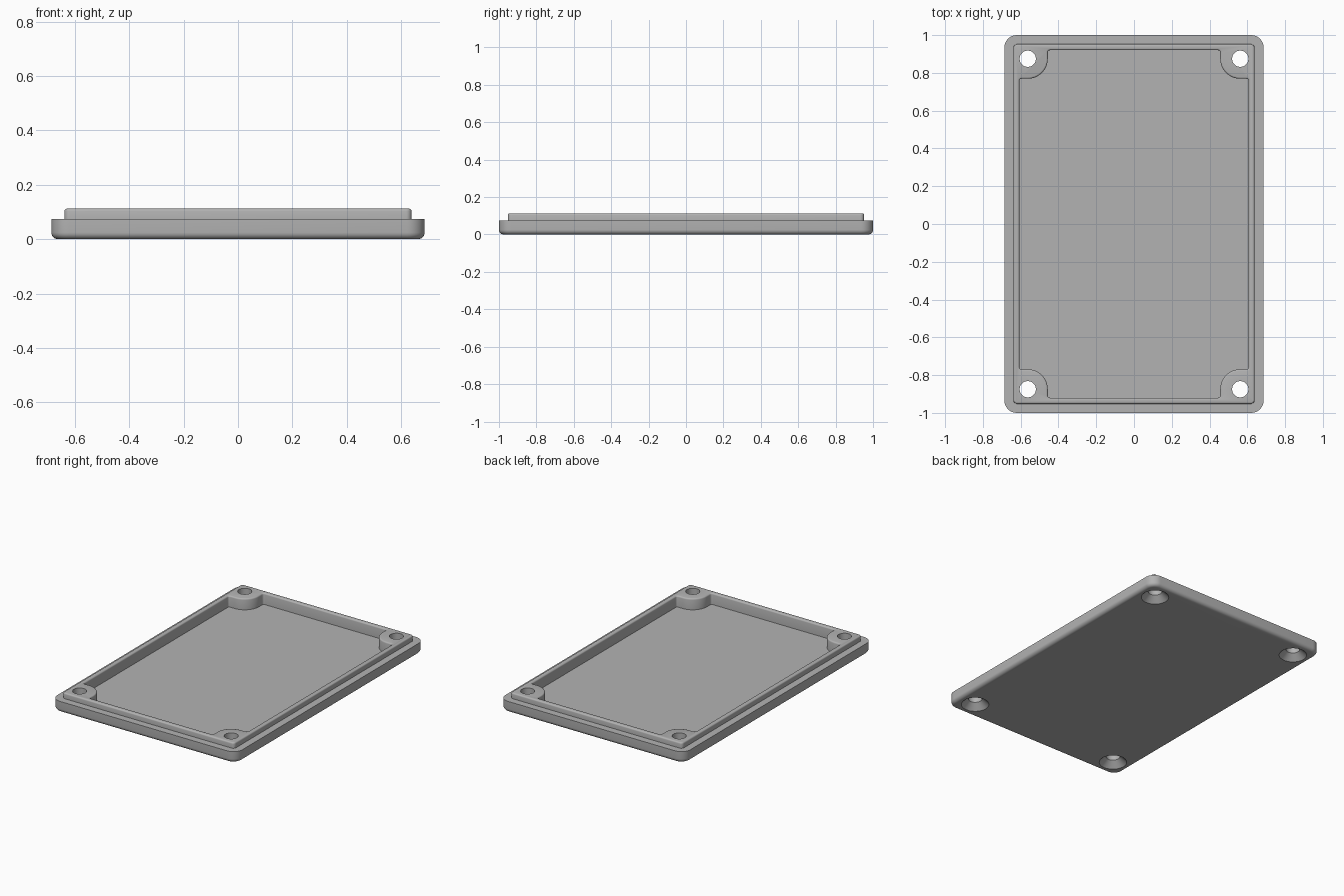
import bpy, bmesh, math

if "Cube" in bpy.data.objects:
    bpy.data.objects.remove(bpy.data.objects["Cube"])

# Main sizes
HALF_X, HALF_Y = 0.686, 1.0
BASE_TOP, LIP_TOP, FLOOR = 0.075, 0.1125, 0.0375
FILLET, EDGE = 0.025, 0.009
HOLE_X, HOLE_Y, BOSS_R = 0.5625, 0.875, 0.106

grey = bpy.data.materials.new("plain grey")
grey.use_nodes = True
colour = (0.45, 0.45, 0.45, 1)
grey.diffuse_color = colour
grey.node_tree.nodes["Principled BSDF"].inputs["Base Color"].default_value = colour


def arc(cx, cy, r, start, end, steps=8):
    angles = [math.radians(start + (end - start) * i / steps) for i in range(steps + 1)]
    return [(cx + r * math.cos(a), cy + r * math.sin(a)) for a in angles]


def mirror_quarter(q):
    """Complete a counter-clockwise outline from its first quadrant."""
    half = q + [(-x, y) for x, y in reversed(q)]
    return half + [(-x, -y) for x, y in half]


def rounded_rect(hx, hy, r):
    return mirror_quarter(arc(hx - r, hy - r, r, 0, 90))


def pocket_outline(d):
    """Pocket shape stepping round the corner bosses, grown by d."""
    hx, hy = 0.607 + d, 0.92 + d
    bx, by = HOLE_X - BOSS_R + d, HOLE_Y - BOSS_R + d
    r, big = 0.012 + d, BOSS_R - d
    q = arc(hx - r, by - r, r, 0, 90, 5)
    q += arc(bx + big, by + big, big, 270, 180, 16)
    q += arc(bx - r, hy - r, r, 0, 90, 5)
    return mirror_quarter(q)


def loft(name, rings):
    """Closed solid through a stack of (outline, height) rings."""
    bm = bmesh.new()
    loops = [[bm.verts.new((x, y, z)) for x, y in pts] for pts, z in rings]
    n = len(loops[0])
    for a, b in zip(loops, loops[1:]):
        for i in range(n):
            j = (i + 1) % n
            bm.faces.new((a[i], a[j], b[j], b[i]))
    bm.faces.new(list(reversed(loops[0])))
    bm.faces.new(loops[-1])
    bmesh.ops.recalc_face_normals(bm, faces=bm.faces)
    mesh = bpy.data.meshes.new(name)
    bm.to_mesh(mesh)
    bm.free()
    mesh.materials.append(grey)
    obj = bpy.data.objects.new(name, mesh)
    bpy.context.collection.objects.link(obj)
    return obj


# Lid body: filleted base, ledge and raised lip
rings = []
for i in range(7):
    a = math.radians(15 * i)
    d = FILLET * (1 - math.sin(a))
    rings.append((rounded_rect(HALF_X - d, HALF_Y - d, 0.065 - d),
                  FILLET * (1 - math.cos(a))))
rings.append((rounded_rect(HALF_X, HALF_Y, 0.065), BASE_TOP))
rings.append((rounded_rect(0.638, 0.952, 0.02), BASE_TOP))
for i in range(4):
    a = math.radians(30 * i)
    d = EDGE * (1 - math.cos(a))
    rings.append((rounded_rect(0.638 - d, 0.952 - d, 0.02 - d),
                  LIP_TOP - EDGE + EDGE * math.sin(a)))
lid = loft("lid", rings)

# Pocket cutter, flared to round the inner rim
rings = [(pocket_outline(0), FLOOR)]
for i in range(4):
    a = math.radians(30 * i)
    rings.append((pocket_outline(EDGE * (1 - math.cos(a))),
                  LIP_TOP - EDGE + EDGE * math.sin(a)))
rings.append((pocket_outline(EDGE), LIP_TOP + 0.05))
cutters = [loft("pocket_cutter", rings)]

# Countersunk screw holes through the four bosses
for sx in (-1, 1):
    for sy in (-1, 1):
        profile = [(0.086, -0.02), (0.086, 0), (0.043, 0.04), (0.043, 0.2)]
        rings = [(arc(sx * HOLE_X, sy * HOLE_Y, r, 0, 352.5, 47), z) for r, z in profile]
        cutters.append(loft("screw_hole_cutter", rings))

bpy.ops.object.select_all(action="DESELECT")
lid.select_set(True)
bpy.context.view_layer.objects.active = lid
for cutter in cutters:
    cutter.hide_render = True
    mod = lid.modifiers.new("cut", "BOOLEAN")
    mod.operation = "DIFFERENCE"
    mod.solver = "EXACT"
    mod.object = cutter
    bpy.ops.object.modifier_apply(modifier=mod.name)
    bpy.data.objects.remove(cutter)

bpy.ops.object.shade_smooth_by_angle(angle=math.radians(32))
